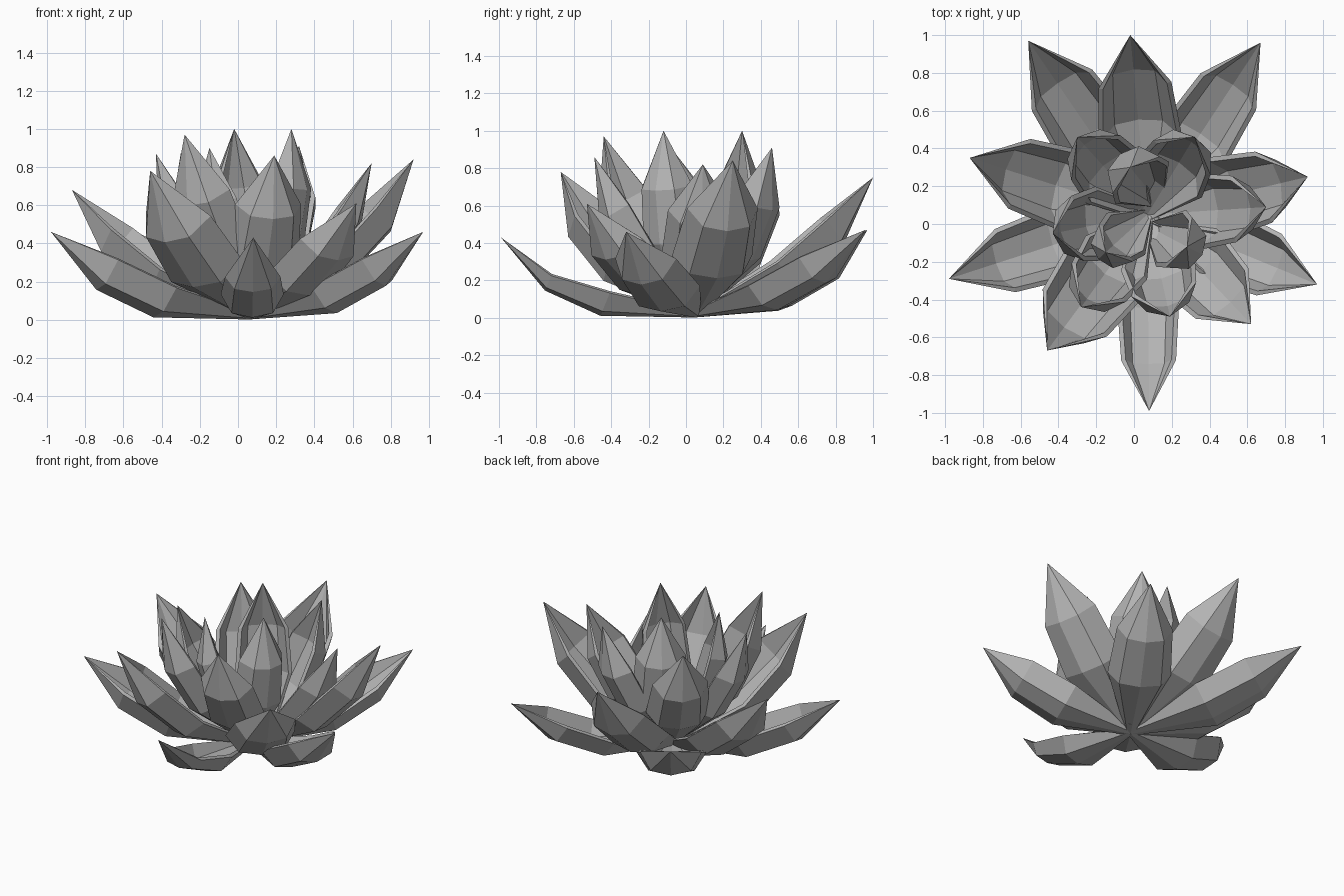
import bpy, bmesh
from mathutils import Vector

cube = bpy.data.objects.get("Cube")
if cube:
    bpy.data.objects.remove(cube, do_unlink=True)

grey = bpy.data.materials.new("petal_grey")
grey.use_nodes = True
colour = (0.45, 0.45, 0.45, 1)
grey.diffuse_color = colour
grey.node_tree.nodes["Principled BSDF"].inputs["Base Color"].default_value = colour

CENTRE = (0.07, 0.05, 0.012)

# Lengthwise stations: fraction along, width, keel depth, rim depth
STATIONS = [(0.0, 0.16, 0.01, -0.015),
            (0.42, 1.0, 0.17, 0.03),
            (0.71, 0.88, 0.157, 0.015)]


def petal(name, tip, half_width, root=CENTRE, depth=1.0, droop=0.0):
    """Boat-shaped petal from its root to its tip, cupped upwards."""
    root = Vector(root)
    chord = Vector(tip) - root
    length = chord.length
    side = Vector((-chord.y, chord.x, 0)).normalized()
    down = side.cross(chord).normalized()
    if down.z > 0:
        down.negate()
    bm = bmesh.new()
    rings = []
    for t, width, keel, rim in STATIONS:
        w = half_width * width
        keel, rim = keel * length * depth, (rim + droop * t * t) * length
        mid = rim + (keel - rim) * 0.8
        wall = 0.024 if t else 0.008
        floor = max(keel - 0.035, rim)
        inner_mid = rim + (floor - rim) * 0.8
        section = [(-w, rim), (-w * 0.66, mid), (0, keel), (w * 0.66, mid),
                   (w, rim), (w - wall, rim - 0.01), (w * 0.58, inner_mid),
                   (0, floor), (-w * 0.58, inner_mid), (wall - w, rim - 0.01)]
        rings.append([bm.verts.new(root + chord * t + side * a + down * d)
                      for a, d in section])
    point = bm.verts.new(tip)
    count = len(rings[0])
    for i in range(count):
        j = (i + 1) % count
        for low, high in zip(rings, rings[1:]):
            bm.faces.new((low[i], low[j], high[j], high[i]))
        bm.faces.new((rings[-1][i], rings[-1][j], point))
    bm.faces.new(rings[0])
    bmesh.ops.recalc_face_normals(bm, faces=bm.faces)
    mesh = bpy.data.meshes.new(name)
    bm.to_mesh(mesh)
    bm.free()
    mesh.materials.append(grey)
    bpy.context.collection.objects.link(bpy.data.objects.new(name, mesh))


# Petal tips and half widths, from the spreading layer to the upright heart
LAYERS = {
    "outer_petal": (0.20, [(0.97, -0.32, 0.46), (-0.98, -0.29, 0.46)]),
    "middle_petal": (0.22, [(0.92, 0.25, 0.84), (-0.87, 0.35, 0.68),
                            (-0.02, 1.0, 0.75), (0.62, -0.53, 0.61)]),
    "inner_petal": (0.20, [(-0.28, -0.44, 0.97), (0.19, -0.49, 0.86),
                           (0.70, 0.09, 0.82), (-0.43, -0.05, 0.87),
                           (-0.30, 0.46, 0.87), (0.32, 0.46, 0.91)]),
}
for layer, (half_width, tips) in LAYERS.items():
    for number, tip in enumerate(tips, 1):
        petal(f"{layer}_{number}", tip, half_width)

# Petals that differ from their layer in width or curve
petal("front_petal", (0.08, -0.99, 0.43), 0.165, droop=0.13)
petal("wide_front_petal", (-0.46, -0.67, 0.78), 0.24, depth=1.08)
petal("back_petal_left", (0.67, 0.96, 0.47), 0.20, depth=0.88)
petal("back_petal_right", (-0.56, 0.97, 0.47), 0.22, depth=0.88)

# Upright heart petals, each with its own root so that they turn apart
petal("heart_petal_front", (0.28, -0.12, 1.0), 0.17, (0.09, -0.02, 0.012))
petal("heart_petal_back", (-0.02, 0.30, 1.0), 0.18, (0.12, 0.12, 0.012))
petal("heart_petal_side", (-0.15, -0.15, 0.90), 0.15)
